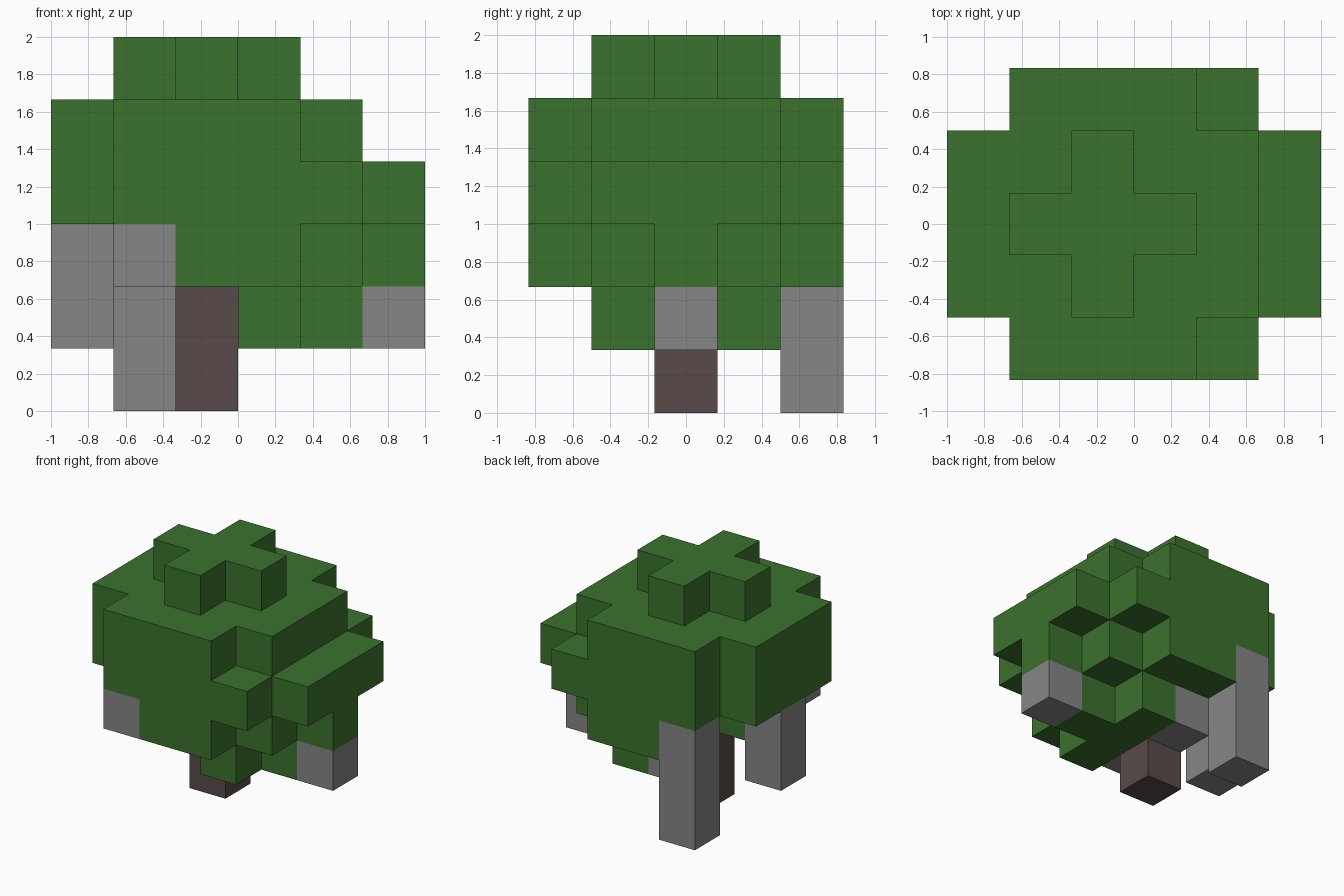
import bpy
import bmesh
import math
from mathutils import Vector

default_cube = bpy.data.objects.get("Cube")
if default_cube:
    bpy.data.objects.remove(default_cube, do_unlink=True)

UNIT = 1 / 3
ORIGIN = Vector((-3, -2.5, 0))


def make_material(name, colour):
    mat = bpy.data.materials.new(name)
    mat.use_nodes = True
    mat.diffuse_color = (*colour, 1)
    shader = next(n for n in mat.node_tree.nodes if n.type == "BSDF_PRINCIPLED")
    shader.inputs["Base Color"].default_value = (*colour, 1)
    shader.inputs["Roughness"].default_value = 0.9
    return mat


def build_blocks(name, cells, solid, mat):
    """Skin the cells, leaving out faces that touch another solid cell."""
    bm = bmesh.new()
    for cell in sorted(cells):
        for axis in range(3):
            for side in (0, 1):
                step = [0, 0, 0]
                step[axis] = 2 * side - 1
                if tuple(c + s for c, s in zip(cell, step)) in solid:
                    continue
                corners = []
                for a, b in ((0, 0), (1, 0), (1, 1), (0, 1)):
                    p = Vector(cell)
                    p[axis] += side
                    p[(axis + 1) % 3] += a
                    p[(axis + 2) % 3] += b
                    corners.append(bm.verts.new((p + ORIGIN) * UNIT))
                bm.faces.new(corners if side else corners[::-1])
    bmesh.ops.remove_doubles(bm, verts=bm.verts, dist=0.001)
    bmesh.ops.dissolve_limit(bm, angle_limit=math.radians(1),
                             verts=bm.verts, edges=bm.edges)
    mesh = bpy.data.meshes.new(name)
    bm.to_mesh(mesh)
    bm.free()
    mesh.materials.append(mat)
    obj = bpy.data.objects.new(name, mesh)
    bpy.context.collection.objects.link(obj)
    return obj


def column(x, y, bottom, top):
    return {(x, y, z) for z in range(bottom, top)}


# Crown: per layer, the first column and each column's reach either side of the middle
crown_layers = {
    1: (3, (1, 0)),
    2: (1, (0, 2, 2, 1, 0)),
    3: (0, (1, 2, 2, 2, 2, 1)),
    4: (0, (1, 2, 2, 2, 1)),
    5: (1, (0, 1, 0)),
}
foliage = {(start + i, y, z)
           for z, (start, reaches) in crown_layers.items()
           for i, reach in enumerate(reaches)
           for y in range(2 - reach, 3 + reach)}

# Trunk under the crown
trunk = column(2, 2, 0, 2)

# Vines hanging from the crown
vines = {
    "front_vine": column(1, 0, 2, 3),
    "back_vine": column(1, 4, 0, 3),
    "right_vine": column(0, 2, 1, 3),
    "left_vine": column(5, 2, 1, 2),
    "inner_vine": column(2, 3, 1, 2),
}

solid = foliage | trunk | set().union(*vines.values())
leaf_green = make_material("leaf green", (0.044, 0.165, 0.027))
bark_brown = make_material("bark brown", (0.098, 0.070, 0.067))
vine_grey = make_material("vine grey", (0.238, 0.238, 0.238))

build_blocks("foliage", foliage, solid, leaf_green)
build_blocks("trunk", trunk, solid, bark_brown)
for vine_name, cells in vines.items():
    build_blocks(vine_name, cells, solid, vine_grey)
